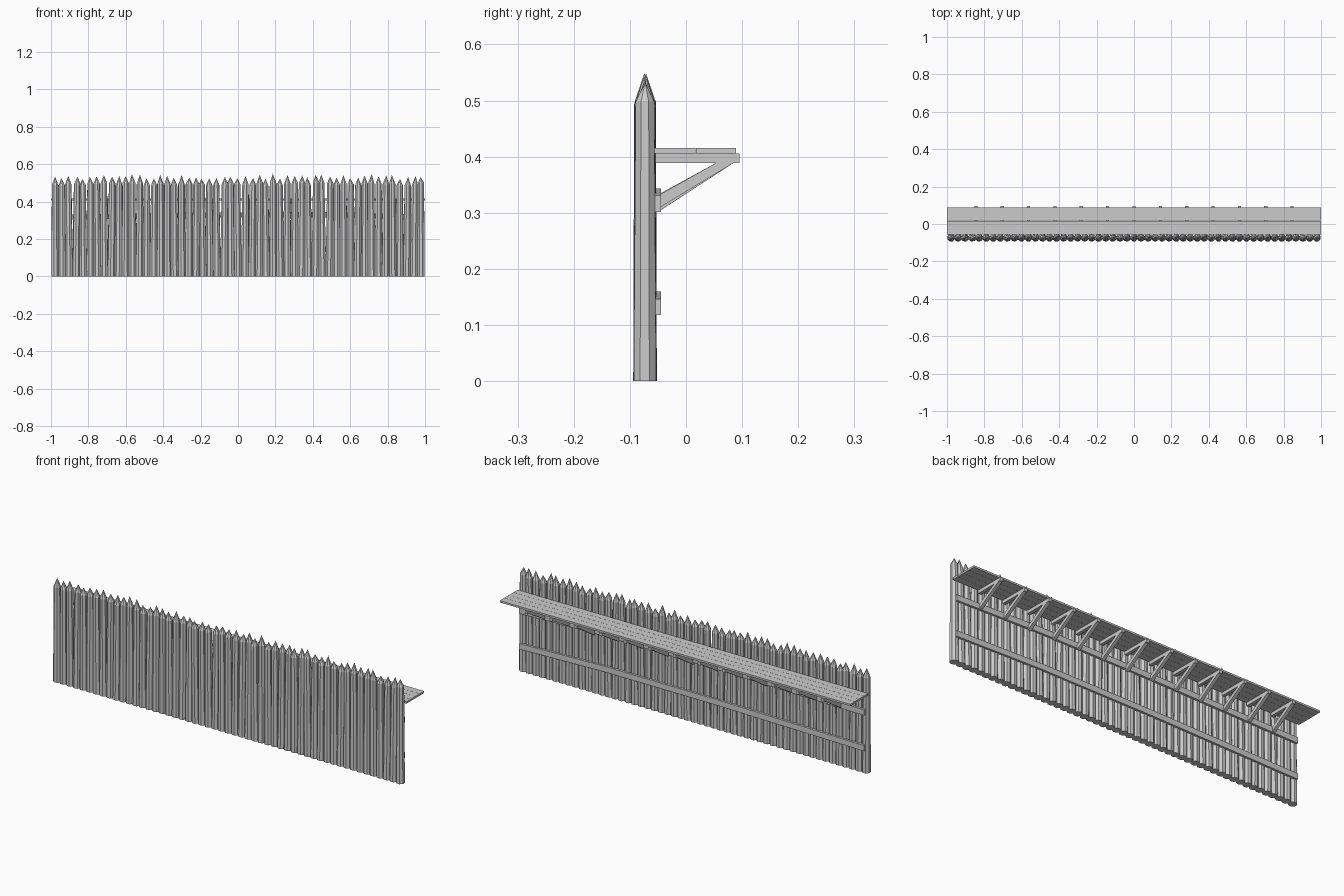
import bpy, bmesh, math, random
from mathutils import Vector, Matrix

random.seed(7)
if "Cube" in bpy.data.objects:
    bpy.data.objects.remove(bpy.data.objects["Cube"])

wood = bpy.data.materials.new("weathered grey wood")
wood.use_nodes = True
GREY = (0.6, 0.6, 0.6, 1)
wood.diffuse_color = GREY
wood.node_tree.nodes["Principled BSDF"].inputs["Base Color"].default_value = GREY


def finish(name, bm):
    bmesh.ops.recalc_face_normals(bm, faces=bm.faces)
    mesh = bpy.data.meshes.new(name)
    bm.to_mesh(mesh)
    bm.free()
    mesh.materials.append(wood)
    obj = bpy.data.objects.new(name, mesh)
    bpy.context.collection.objects.link(obj)
    return obj


def box(name, low, high):
    bm = bmesh.new()
    low, high = Vector(low), Vector(high)
    size = Matrix.Diagonal((*(high - low), 1))
    bmesh.ops.create_cube(bm, size=1, matrix=Matrix.Translation((low + high) / 2) @ size)
    return finish(name, bm)


def prism(name, outline, axis, start, end):
    """Extrude an outline of (a, z) points along x or y."""
    def point(a, z, t):
        return (t, a, z) if axis == "x" else (a, t, z)
    bm = bmesh.new()
    base = bm.faces.new([bm.verts.new(point(a, z, start)) for a, z in outline])
    moved = bmesh.ops.extrude_face_region(bm, geom=[base])["geom"]
    verts = [v for v in moved if isinstance(v, bmesh.types.BMVert)]
    bmesh.ops.translate(bm, verts=verts, vec=point(0, 0, end - start))
    return finish(name, bm)


# Pointed log stakes: tapered, slightly leaning octagonal logs
WALL_Y, SIDES, COUNT = -0.073, 8, 53


def stake(i):
    x = -0.978 + 1.956 * i / (COUNT - 1)
    lean = random.uniform(-0.006, 0.006) if 0 < i < COUNT - 1 else 0
    shoulder = random.uniform(0.484, 0.5)
    tip = shoulder + random.uniform(0.032, 0.05)
    if i % 9 == 0:
        tip += 0.01
    spin = math.pi / SIDES + random.uniform(-0.2, 0.2)
    sway = random.uniform(-0.002, 0.002)
    bm = bmesh.new()
    rings = []
    for cx, cy, z, r in ((x, WALL_Y, 0, 0.0215), (x + lean, WALL_Y + sway, shoulder, 0.018)):
        rings.append([bm.verts.new((cx + r * math.cos(spin + math.tau * k / SIDES),
                                    cy + r * math.sin(spin + math.tau * k / SIDES), z))
                      for k in range(SIDES)])
    peak = bm.verts.new((x + lean + random.uniform(-0.003, 0.003), WALL_Y + 2 * sway, tip))
    bm.faces.new(rings[0][::-1])
    for k in range(SIDES):
        n = (k + 1) % SIDES
        bm.faces.new((rings[0][k], rings[0][n], rings[1][n], rings[1][k]))
        bm.faces.new((rings[1][k], rings[1][n], peak))
    finish(f"stake_{i + 1}", bm)


for i in range(COUNT):
    stake(i)

# Back rails, each one made of gently sloping lengths
BENDS = [(-0.985, -0.006), (-0.15, 0.006), (0.5, 0.007), (0.985, -0.006)]
for name, z in (("lower_rail", 0.138), ("upper_rail", 0.322)):
    h = 0.0145
    outline = [(x, z + d - h) for x, d in BENDS] + [(x, z + d + h) for x, d in BENDS[::-1]]
    prism(name, outline, "y", -0.057, -0.045)

# Walkway planks with narrow seams
EDGES = [-0.056, -0.021, 0.0175, 0.053, 0.09]
for i in range(4):
    box(f"walkway_plank_{i + 1}", (-1, EDGES[i], 0.4055), (1, EDGES[i + 1] - 0.0008, 0.415))

# Joists and diagonal braces under the walkway
for i in range(13):
    x = -0.845 + 1.69 * i / 12
    w = 0.0085
    box(f"joist_{i + 1}", (x - w, -0.056, 0.389), (x + w, 0.095, 0.4055))
    foot = 0.303 + random.uniform(0, 0.008)
    brace = [(-0.047, foot), (0.085, 0.389), (0.054, 0.389), (-0.047, foot + 0.023)]
    prism(f"brace_{i + 1}", brace, "x", x - w, x + w)
